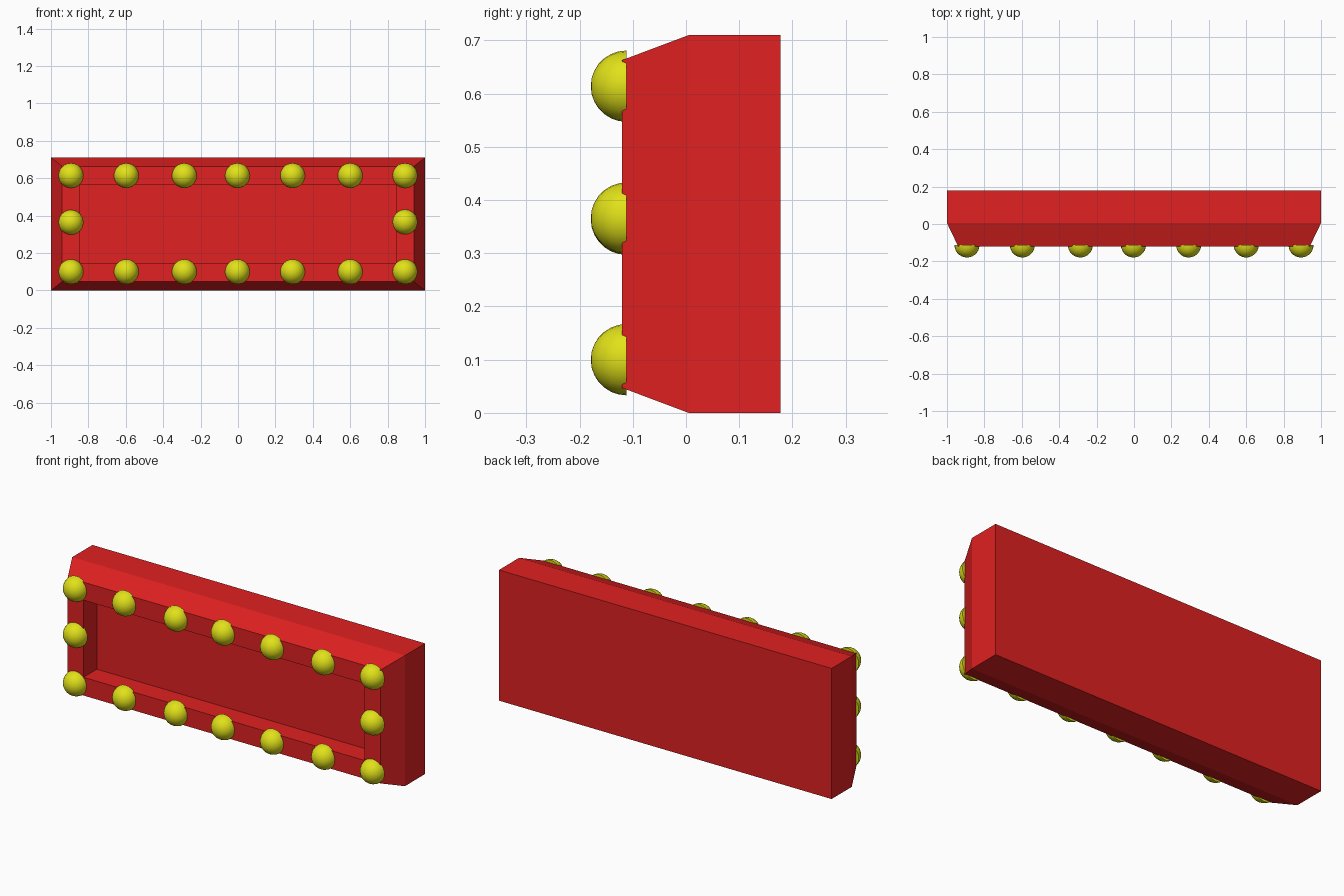
import bpy, bmesh, math
from mathutils import Matrix

if "Cube" in bpy.data.objects:
    bpy.data.objects.remove(bpy.data.objects["Cube"])


def material(name, color):
    m = bpy.data.materials.new(name)
    m.diffuse_color = color
    m.use_nodes = True
    m.node_tree.nodes["Principled BSDF"].inputs["Base Color"].default_value = m.diffuse_color
    return m


def finish(bm, name, mat):
    bmesh.ops.recalc_face_normals(bm, faces=bm.faces)
    me = bpy.data.meshes.new(name)
    bm.to_mesh(me)
    bm.free()
    me.materials.append(mat)
    ob = bpy.data.objects.new(name, me)
    bpy.context.collection.objects.link(ob)
    return ob


red = material("red", (0.75, 0.015, 0.015, 1))
yellow = material("yellow", (0.75, 0.75, 0.01, 1))

# Sign box: rectangular rings from the back, over the bevel and rim, into the recess
# each ring: half width, bottom z, top z, y
rings = [
    (1.0, 0.0, 0.71, 0.178),
    (1.0, 0.0, 0.71, 0.005),
    (0.94, 0.047, 0.663, -0.12),
    (0.845, 0.146, 0.565, -0.12),
    (0.845, 0.146, 0.565, -0.005),
]
bm = bmesh.new()
loops = [[bm.verts.new(p) for p in ((-w, y, a), (w, y, a), (w, y, b), (-w, y, b))]
         for w, a, b, y in rings]
for r0, r1 in zip(loops, loops[1:]):
    for i in range(4):
        j = (i + 1) % 4
        bm.faces.new((r0[i], r0[j], r1[j], r1[i]))
bm.faces.new(loops[0])
bm.faces.new(loops[-1])
finish(bm, "sign_box", red)


# Light bulbs: half spheres facing forward, flat base sunk just into the rim
def bulb(name, x, z):
    bm = bmesh.new()
    bmesh.ops.create_uvsphere(bm, u_segments=24, v_segments=14, radius=0.067)
    geom = bm.verts[:] + bm.edges[:] + bm.faces[:]
    bmesh.ops.bisect_plane(bm, geom=geom, dist=1e-5, plane_co=(0, 0, 0),
                           plane_no=(0, 0, -1), clear_outer=True)
    bmesh.ops.holes_fill(bm, edges=[e for e in bm.edges if e.is_boundary], sides=0)
    bm.transform(Matrix.Translation((x, -0.112, z)) @ Matrix.Rotation(math.pi / 2, 4, 'X'))
    ob = finish(bm, name, yellow)
    bpy.ops.object.select_all(action='DESELECT')
    ob.select_set(True)
    bpy.context.view_layer.objects.active = ob
    bpy.ops.object.shade_smooth_by_angle(angle=math.radians(40))


columns = [-0.893, -0.597, -0.287, -0.003, 0.292, 0.6, 0.893]
for row, z in (("bottom", 0.1), ("top", 0.614)):
    for i, x in enumerate(columns):
        bulb(f"{row}_bulb_{i + 1}", x, z)
bulb("left_bulb", -0.893, 0.364)
bulb("right_bulb", 0.893, 0.366)
